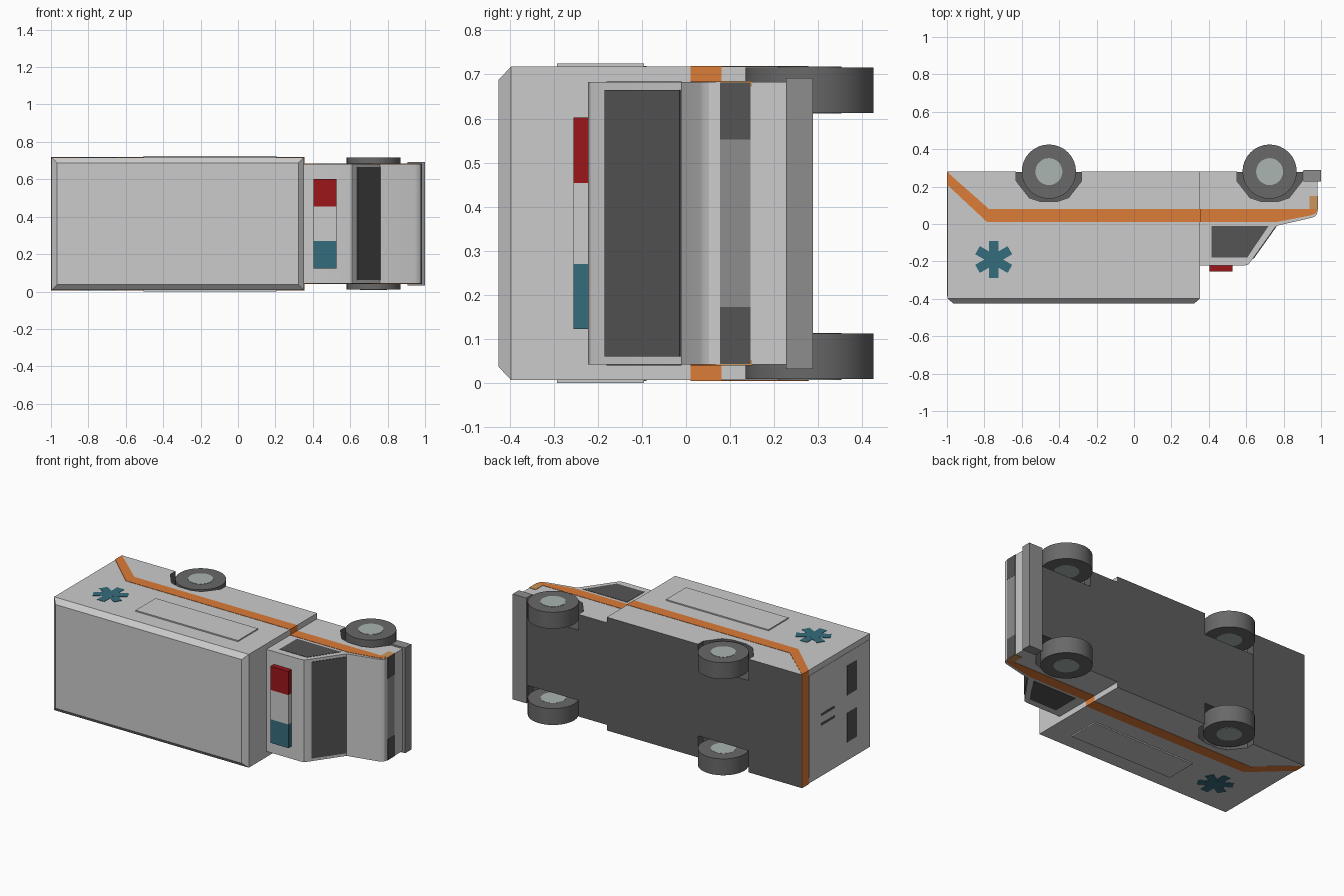
import bpy, bmesh, math

if "Cube" in bpy.data.objects:
    bpy.data.objects.remove(bpy.data.objects["Cube"])

C = 0.3625  # mid-plane of the vehicle (it lies on its side, width along z)


def material(name, r, g, b):
    m = bpy.data.materials.new(name)
    m.diffuse_color = (r, g, b, 1)
    m.use_nodes = True
    m.node_tree.nodes["Principled BSDF"].inputs["Base Color"].default_value = m.diffuse_color
    return m


ORANGE = material("orange", 0.72, 0.2, 0.04)
DARK = material("dark", 0.09, 0.09, 0.09)
UNDER = material("underbody", 0.11, 0.11, 0.11)
RUBBER = material("rubber", 0.14, 0.14, 0.14)
HUB = material("hub_grey", 0.4, 0.46, 0.44)
BLUE = material("blue", 0.035, 0.15, 0.2)
RED = material("red", 0.33, 0.008, 0.01)
GREY = material("bumper_grey", 0.27, 0.27, 0.27)
AMBER = material("amber", 0.6, 0.3, 0.1)
PAINT = material("paint", 0.8, 0.8, 0.8)


def prism(name, pts, a, b, mat=None, smooth=False, edit=None):
    """Extrude an x-y profile from C+a to C+b."""
    bm = bmesh.new()
    lo = [bm.verts.new((x, y, C + a)) for x, y in pts]
    hi = [bm.verts.new((x, y, C + b)) for x, y in pts]
    bm.faces.new(lo)
    bm.faces.new(hi)
    n = len(pts)
    for i in range(n):
        bm.faces.new((lo[i], lo[(i + 1) % n], hi[(i + 1) % n], hi[i]))
    if edit:
        edit(bm)
    bmesh.ops.recalc_face_normals(bm, faces=bm.faces)
    me = bpy.data.meshes.new(name)
    bm.to_mesh(me)
    bm.free()
    ob = bpy.data.objects.new(name, me)
    bpy.context.collection.objects.link(ob)
    if mat:
        me.materials.append(mat)
    if smooth:
        bpy.context.view_layer.objects.active = ob
        ob.select_set(True)
        bpy.ops.object.shade_smooth_by_angle(angle=math.radians(30))
        ob.select_set(False)
    return ob


def rect(x0, x1, y0, y1):
    return [(x0, y0), (x1, y0), (x1, y1), (x0, y1)]


def both(name, pts, a, b, mat=None, smooth=False):
    prism(name + "_left", pts, a, b, mat, smooth)
    prism(name + "_right", pts, -b, -a, mat, smooth)


def circle(x, y, r, n=32):
    return [(x + r * math.cos(2 * math.pi * i / n), y + r * math.sin(2 * math.pi * i / n)) for i in range(n)]


def arch(x):
    half = [(0.175, 0.28), (0.175, 0.23), (0.105, 0.14), (0.045, 0.12)]
    return [(x + dx, y) for dx, y in half] + [(x - dx, y) for dx, y in reversed(half)]


def paint_under(ob, wx):
    """Dark underside and wheel-arch walls."""
    ob.data.materials.append(PAINT)
    ob.data.materials.append(UNDER)
    for p in ob.data.polygons:
        if abs(p.normal.z) < 0.5 and (p.normal.y > 0.9 or (p.center.y > 0.1 and abs(p.center.x - wx) < 0.19)):
            p.material_index = 1


REAR, FRONT = -0.455, 0.725

# patient box, with wheel-arch notches
box = prism("patient_box", [(-0.997, -0.397), (0.353, -0.397), (0.353, 0.28)] + arch(REAR) + [(-0.997, 0.28)],
            -0.355, 0.355)
paint_under(box, REAR)


# bevelled roof cap
def taper(bm):
    for v in bm.verts:
        if v.co.y < -0.42:
            v.co.x += 0.03 if v.co.x < 0 else -0.03
            v.co.z += 0.03 if v.co.z < C else -0.03


prism("roof_cap", rect(-0.997, 0.353, -0.425, -0.397), -0.355, 0.355, PAINT, edit=taper)

# cab and hood
cab = prism("cab", [(0.34, 0.28), (0.34, -0.222), (0.59, -0.222), (0.61, -0.217), (0.625, -0.2), (0.76, -0.01),
                    (0.945, 0.032), (0.967, 0.04), (0.978, 0.052), (0.982, 0.075), (0.982, 0.28)] + arch(FRONT),
            -0.32, 0.32, smooth=True)
paint_under(cab, FRONT)

# underbody filling between the wheels
for label, x in (("rear", REAR), ("front", FRONT)):
    prism(label + "_underbody", rect(x - 0.176, x + 0.176, 0.11, 0.279), -0.22, 0.22, UNDER)
    both(label + "_tyre", circle(x, 0.28, 0.145), 0.25, 0.353, RUBBER, True)
    both(label + "_hub", circle(x, 0.28, 0.072), 0.249, 0.355, HUB, True)

# orange stripe along the sides, around the box corners and across the tail
both("box_stripe", [(-0.999, 0.278), (-0.775, 0.08), (0.355, 0.08), (0.355, 0.01), (-0.785, 0.01), (-0.999, 0.21)],
     0.354, 0.357, ORANGE)
both("box_corner_stripe", rect(0.35, 0.355, 0.01, 0.08), 0.31, 0.357, ORANGE)
prism("tail_stripe", rect(-1.0, -0.99, 0.21, 0.279), -0.356, 0.356, ORANGE)
both("cab_stripe", [(0.35, 0.01), (0.76, 0.01), (0.945, 0.046), (0.97, 0.056), (0.982, 0.075), (0.982, 0.08),
                    (0.35, 0.08)], 0.319, 0.322, ORANGE)

# raised side panel
both("side_panel", rect(-0.505, 0.205, -0.293, -0.095), 0.354, 0.3625, PAINT)

# six-armed medical star
for k in range(3):
    t = math.radians(90 + 60 * k)
    c, s = math.cos(t), math.sin(t)
    arm = [(-0.75 + u * c - v * s, -0.19 + u * s + v * c)
           for u, v in ((-0.1, -0.025), (0.1, -0.025), (0.1, 0.025), (-0.1, 0.025))]
    both("star_arm_%d" % k, arm, 0.354, 0.357 + 0.0003 * k, BLUE)

# glazing
both("side_window", [(0.415, -0.01), (0.415, -0.18), (0.605, -0.18), (0.72, -0.01)], 0.319, 0.322, DARK)
prism("windscreen", [(0.637, -0.183), (0.7586, -0.012), (0.7619, -0.0143), (0.6403, -0.1853)], -0.302, 0.302, DARK)

# beacon bar
for name, a, b, mat in (("blue_beacon", -0.24, -0.092, BLUE), ("beacon_centre", -0.092, 0.092, PAINT),
                        ("red_beacon", 0.092, 0.24, RED)):
    prism(name, rect(0.405, 0.527, -0.255, -0.22), a, b, mat)

# nose: headlights, grille, indicators, bumper
both("headlight", rect(0.97, 0.985, 0.077, 0.146), 0.19, 0.319, DARK)
prism("grille", rect(0.97, 0.984, 0.077, 0.146), -0.19, 0.19, GREY)
both("indicator", rect(0.937, 0.983, 0.079, 0.15), 0.31, 0.3225, AMBER)
prism("front_bumper", rect(0.905, 1.0, 0.227, 0.288), -0.33, 0.33, GREY)

# tail: door panel, windows, handles
prism("tail_door", rect(-0.999, -0.99, -0.385, 0.205), -0.32, 0.32, PAINT)
both("tail_window", rect(-1.0, -0.99, -0.265, -0.17), 0.055, 0.24, DARK)
both("tail_handle", rect(-1.0, -0.99, -0.045, 0.09), 0.022, 0.038, DARK)
